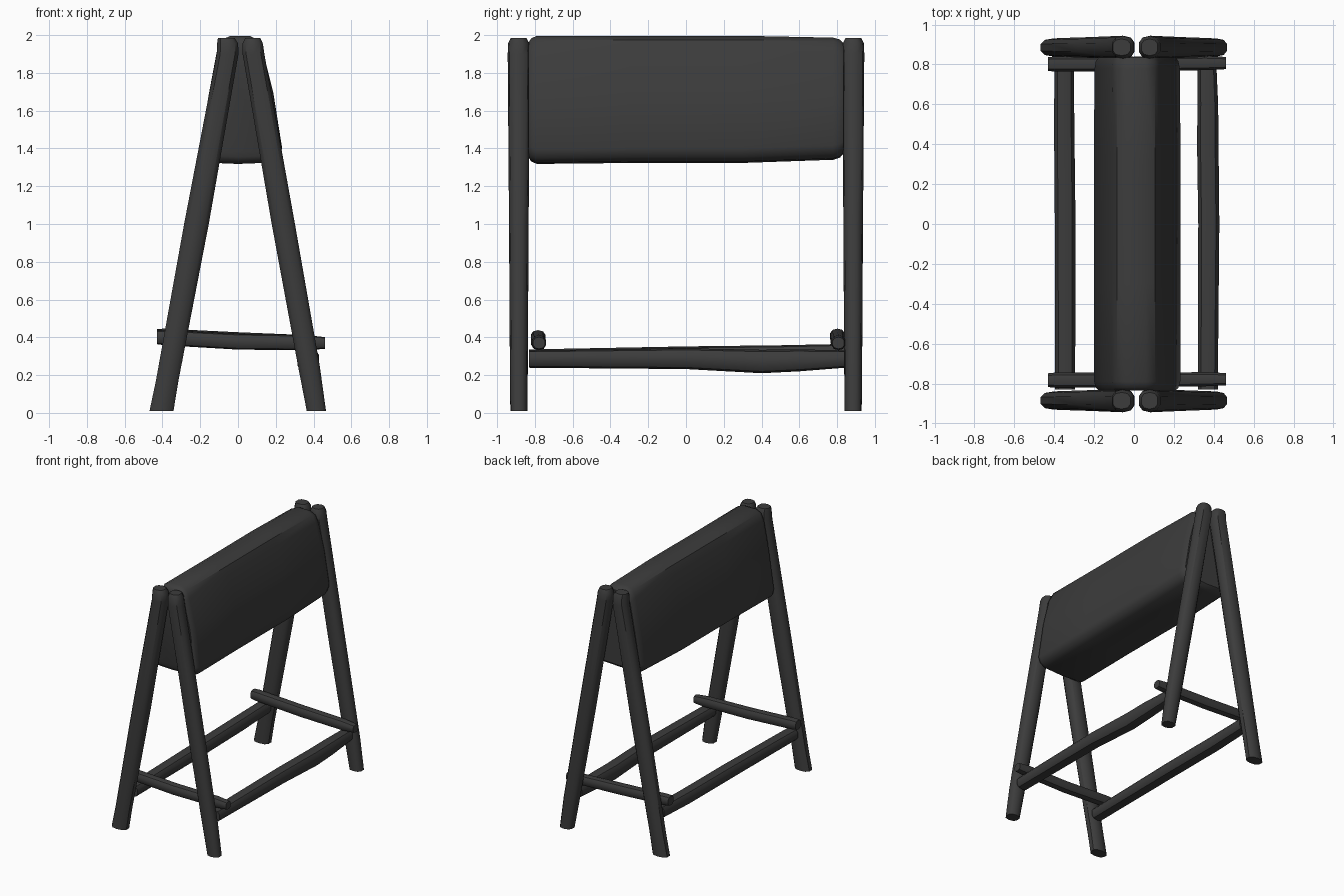
import bpy, bmesh, math

if "Cube" in bpy.data.objects:
    bpy.data.objects.remove(bpy.data.objects["Cube"])

mat = bpy.data.materials.new("dark_grey")
mat.diffuse_color = (0.045, 0.045, 0.045, 1)
mat.use_nodes = True
mat.node_tree.nodes["Principled BSDF"].inputs["Base Color"].default_value = mat.diffuse_color


def loft(name, rings):
    """Skin a list of closed point rings and cap both ends."""
    bm = bmesh.new()
    vs = [[bm.verts.new(p) for p in r] for r in rings]
    n = len(vs[0])
    for a, b in zip(vs, vs[1:]):
        for i in range(n):
            j = (i + 1) % n
            bm.faces.new((a[i], a[j], b[j], b[i]))
    bm.faces.new(vs[0])
    bm.faces.new(vs[-1])
    bmesh.ops.recalc_face_normals(bm, faces=bm.faces)
    me = bpy.data.meshes.new(name)
    bm.to_mesh(me)
    bm.free()
    me.materials.append(mat)
    ob = bpy.data.objects.new(name, me)
    bpy.context.collection.objects.link(ob)
    bpy.context.view_layer.objects.active = ob
    for o in bpy.context.selected_objects:
        o.select_set(False)
    ob.select_set(True)
    bpy.ops.object.shade_smooth_by_angle(angle=math.radians(40))
    return ob


def pole(name, axis, stations, sides=10):
    """Loft rounded-square sections; station = (x, y, z, half_u, half_v)."""
    u, v = [i for i in range(3) if i != axis]
    rings = []
    for *c, hu, hv in stations:
        ring = []
        for k in range(sides):
            t = 2 * math.pi * (k + 0.5) / sides
            p = list(c)
            for ax, h, s in ((u, hu, math.cos(t)), (v, hv, math.sin(t))):
                p[ax] += h * math.copysign(abs(s) ** 0.8, s)
            ring.append(p)
        rings.append(ring)
    return loft(name, rings)


# Four splayed legs with rounded tops
for end, s in (("front", -1), ("back", 1)):
    pole(f"{end}_left_leg", 2, [
        (-0.405, s * .885, .01, .066, .045), (-0.375, s * .885, .17, .062, .047),
        (-0.22, s * .885, 1.0, .068, .052), (-0.055, s * .886, 1.90, .060, .058),
        (-0.055, s * .886, 1.955, .058, .056), (-0.062, s * .886, 1.985, .046, .042)])
    pole(f"{end}_right_leg", 2, [
        (0.415, s * .885, .01, .053, .045), (0.375, s * .885, .25, .060, .047),
        (0.24, s * .885, 1.0, .064, .052), (0.082, s * .886, 1.90, .060, .058),
        (0.078, s * .886, 1.955, .056, .056), (0.078, s * .886, 1.985, .042, .042)])

# Cross rungs just inside the legs, sloping slightly down to the right
for end, y, lift in (("front", -.783, 0), ("back", .802, .008)):
    pole(f"{end}_rung", 0, [
        (-.43, y, .40 + lift, .036, .036), (-.39, y, .398 + lift, .040, .040),
        (0, y, .377 + lift, .038, .042), (.36, y + .005, .372, .037, .040),
        (.46, y + .005, .370, .032, .031)])

# Long side rails
pole("left_rail", 1, [
    (-.345, -.83, .29, .052, .046), (-.345, 0, .30, .054, .052),
    (-.35, .50, .305, .053, .053), (-.35, .84, .315, .050, .050)])
pole("right_rail", 1, [
    (.37, -.83, .285, .052, .046), (.375, 0, .287, .055, .055),
    (.37, .40, .272, .056, .062), (.37, .60, .278, .054, .058),
    (.365, .84, .285, .048, .046)])

# Soft-edged wedge body slung between the leg pairs
profile = [(-.20, 1.385), (-.195, 1.35), (-.165, 1.325), (0, 1.318), (.175, 1.325),
           (.215, 1.35), (.232, 1.395), (.185, 1.70), (.13, 1.92), (.105, 1.975),
           (.06, 1.996), (-.04, 1.996), (-.085, 1.975), (-.11, 1.92), (-.155, 1.68)]
cx, cz = .01, 1.66
rings = []
for y, inset, rise in ((-.835, .055, 0), (-.82, .02, 0), (-.79, 0, 0), (-.3, 0, .005),
                       (.3, -.004, .008), (.78, .006, .018), (.815, .02, .02), (.835, .05, .02)):
    rings.append([(cx + (x - cx) * (1 - inset * 2), y,
                   cz + (z - cz) * (1 - inset * 2) + (rise if z < cz else -rise * .3))
                  for x, z in profile])
loft("wedge_body", rings)
